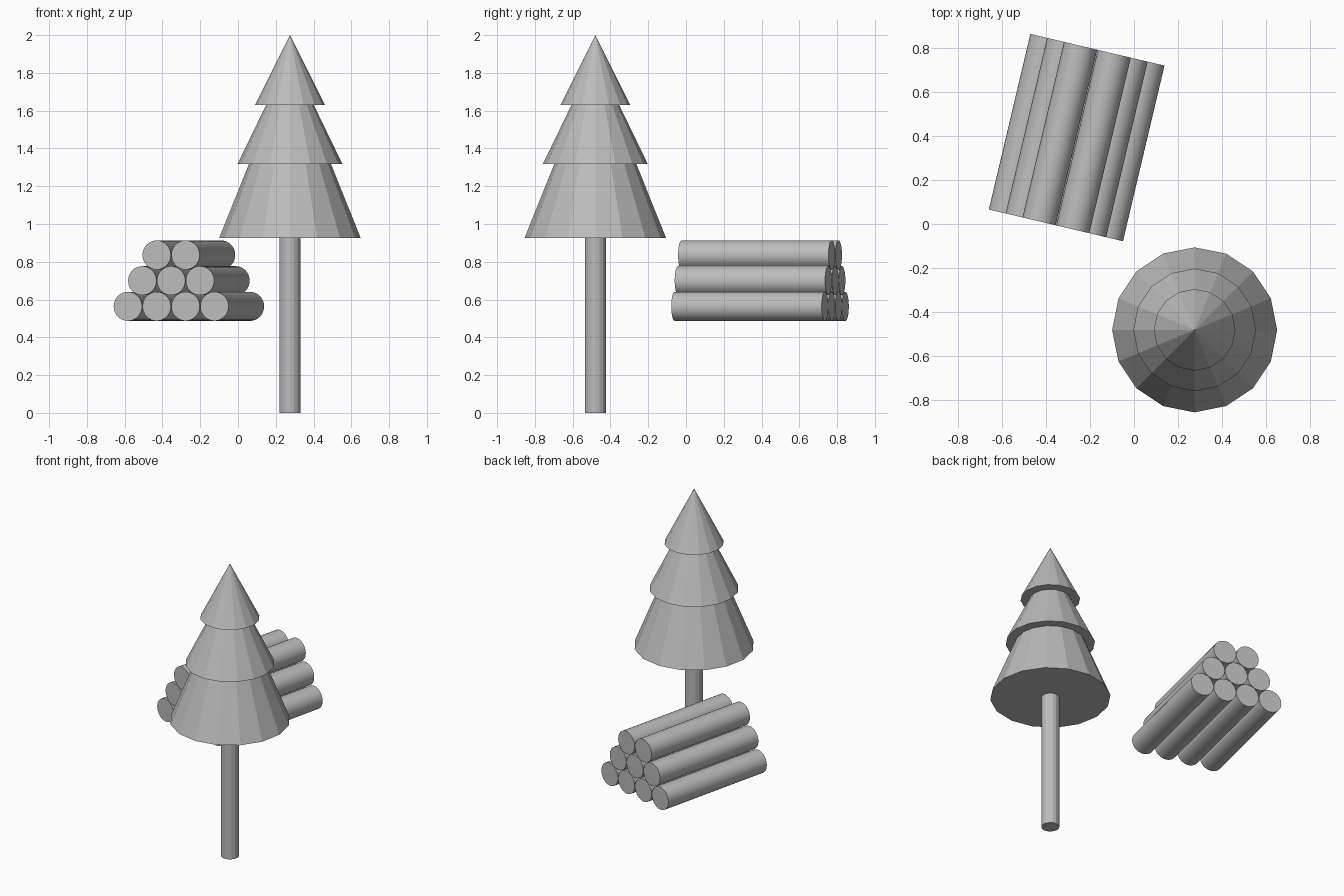
import bpy
import math

if "Cube" in bpy.data.objects:
    bpy.data.objects.remove(bpy.data.objects["Cube"])

grey = bpy.data.materials.new("plain grey")
grey.diffuse_color = (0.5, 0.5, 0.5, 1)
grey.use_nodes = True
grey.node_tree.nodes["Principled BSDF"].inputs["Base Color"].default_value = grey.diffuse_color

TREE = (0.275, -0.48)


def finish(name):
    obj = bpy.context.object
    obj.name = name
    obj.data.materials.append(grey)
    return obj


# Trunk
trunk_top = 0.95
bpy.ops.mesh.primitive_cylinder_add(vertices=16, radius=0.056, depth=trunk_top,
                                    location=(*TREE, trunk_top / 2))
finish("trunk")

# Foliage tiers: base height, base radius, tip height
tiers = [(0.927, 0.374, 1.86), (1.317, 0.278, 1.89), (1.63, 0.185, 2.0)]
for i, (base, radius, tip) in enumerate(tiers, 1):
    bpy.ops.mesh.primitive_cone_add(vertices=16, radius1=radius, radius2=0,
                                    depth=tip - base,
                                    location=(*TREE, (base + tip) / 2))
    finish(f"foliage_tier_{i}")

# Log pile: rows of 4, 3 and 2 logs, turned slightly about z
turn = math.radians(-13.3)
centre_x, centre_y = -0.26, 0.392
radius, spacing, length = 0.077, 0.157, 0.818
for row, count in enumerate((4, 3, 2)):
    z = 0.564 + row * spacing * math.sin(math.radians(60))
    for k in range(count):
        offset = (k - (count - 1) / 2) * spacing
        bpy.ops.mesh.primitive_cylinder_add(
            vertices=32, radius=radius, depth=length,
            location=(centre_x + offset * math.cos(turn),
                      centre_y + offset * math.sin(turn), z),
            rotation=(math.pi / 2, 0, turn))
        finish(f"log_row{row + 1}_{k + 1}")
        bpy.ops.object.shade_smooth_by_angle(angle=math.radians(30))
